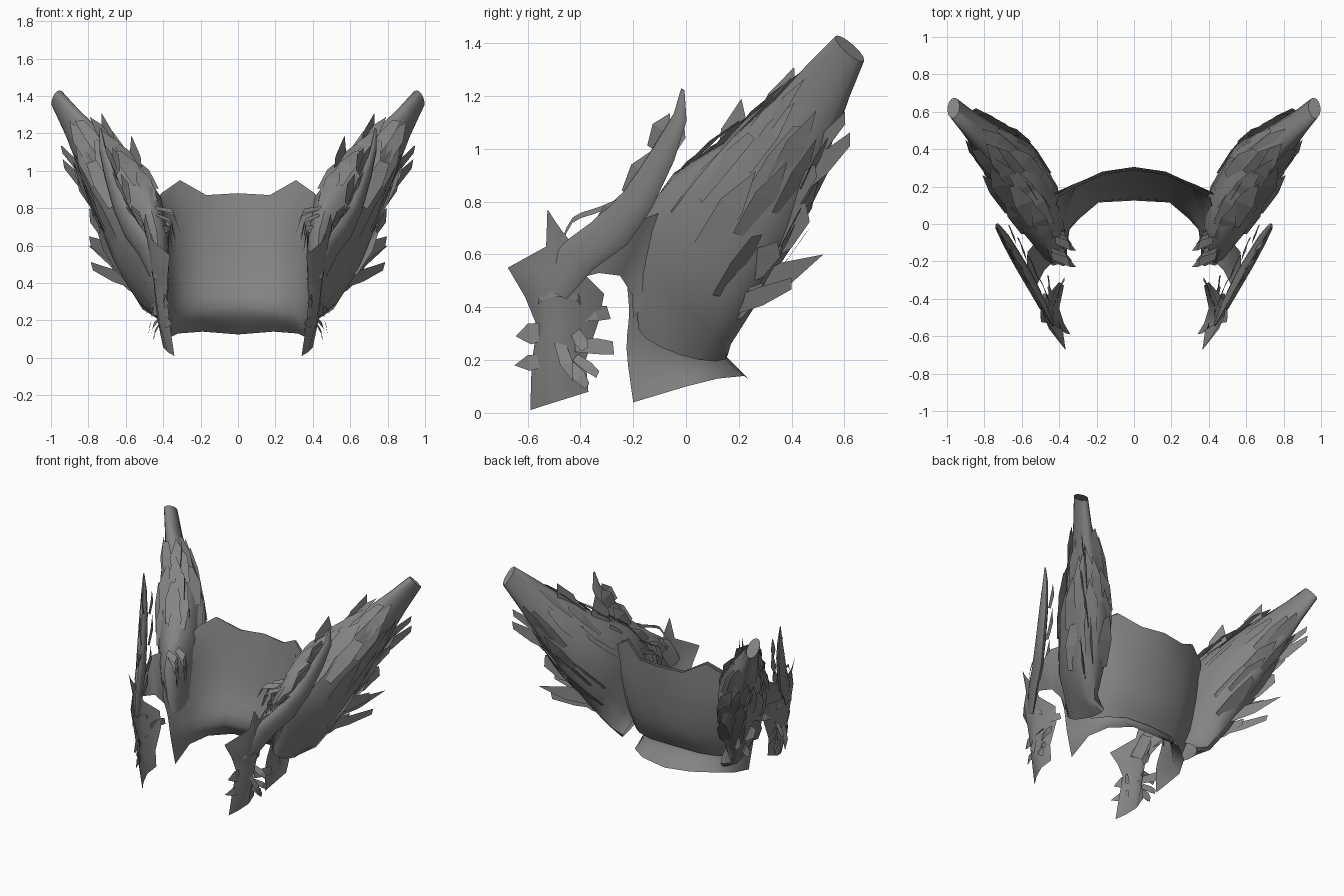
import bpy, bmesh, math, random
from mathutils import Vector as V

random.seed(4)
grey = bpy.data.materials.new("fur_grey")
grey.diffuse_color = (0.23, 0.23, 0.23, 1)


def finish(name, bm, smooth=True):
    """Turn a right-hand bmesh into a mirrored, coloured object."""
    mesh = bpy.data.meshes.new(name)
    bm.to_mesh(mesh)
    bm.free()
    ob = bpy.data.objects.new(name, mesh)
    bpy.context.collection.objects.link(ob)
    mesh.materials.append(grey)
    m = ob.modifiers.new("mirror", 'MIRROR')
    m.use_clip = True
    m.merge_threshold = 0.0005
    if smooth:
        bpy.ops.object.select_all(action='DESELECT')
        ob.select_set(True)
        bpy.context.view_layer.objects.active = ob
        bpy.ops.object.shade_smooth_by_angle(angle=math.radians(50))
    return ob


def grid(bm, rows, closed=False):
    """Skin a list of equally long point rows."""
    vs = [[bm.verts.new(p) for p in r] for r in rows]
    n = len(rows[0])
    for a, b in zip(vs, vs[1:]):
        for i in range(n if closed else n - 1):
            j = (i + 1) % n
            bm.faces.new((a[i], a[j], b[j], b[i]))
    return vs


def spline(pts, steps):
    """Resample a point row with a smooth curve."""
    p = [V(q) for q in pts]
    p = [2 * p[0] - p[1]] + p + [2 * p[-1] - p[-2]]
    out = []
    for k in range(1, len(p) - 2):
        a, b, c, d = p[k - 1:k + 3]
        for s in range(steps):
            t = s / steps
            out.append(0.5 * (2 * b + (c - a) * t + (2 * a - 5 * b + 4 * c - d) * t * t
                              + (3 * b - a - 3 * c + d) * t ** 3))
    return out + [p[-2]]


def tuft(bm, base, tip, width, side, blunt=0.0, lift=V((0, 0, 0))):
    """Flat fur plate, pointed or blunt, bowed outwards by lift."""
    base, tip, s = V(base), V(tip), V(side).normalized() * width / 2
    mid = base.lerp(tip, 0.55) + lift
    a, b = bm.verts.new(base - s * 0.8), bm.verts.new(base + s * 0.8)
    c, d = bm.verts.new(mid + s), bm.verts.new(mid - s)
    bm.faces.new((a, b, c, d))
    if blunt:
        e, f = bm.verts.new(tip + s * blunt), bm.verts.new(tip - s * blunt * 0.7 - (tip - base) * 0.06)
        bm.faces.new((d, c, e, f))
    else:
        bm.faces.new((d, c, bm.verts.new(tip)))


# Back collar lining: columns from the centre to the front edge, bottom to top
columns = [
    [(0, .24, .125), (0, .125, .27), (0, .20, .48), (0, .26, .75), (0, .29, .88)],
    [(.19, .22, .14), (.19, .115, .26), (.19, .18, .48), (.18, .24, .75), (.17, .265, .87)],
    [(.32, .12, .13), (.29, .03, .24), (.31, .11, .48), (.32, .17, .75), (.31, .20, .95)],
    [(.38, .0, .10), (.345, -.03, .22), (.37, -.01, .48), (.385, .06, .72), (.41, .14, .88)],
    [(.355, -.2, .04), (.375, -.225, .24), (.405, -.215, .38), (.44, -.22, .52), (.46, -.17, .70)],
]
bm = bmesh.new()
grid(bm, [spline(c, 3)[::-1] for c in columns])
finish("collar_lining", bm)

# Outer collar shell, bulging above the flared hem
bm = bmesh.new()
grid(bm, [spline(c, 3) for c in [
    [(0, .15, .25), (0, .235, .40), (0, .28, .65), (0, .305, .87)],
    [(.19, .14, .245), (.195, .215, .40), (.19, .26, .65), (.17, .28, .865)],
    [(.31, .08, .23), (.33, .15, .40), (.345, .20, .65), (.31, .215, .94)],
    [(.38, .02, .22), (.42, .07, .40), (.44, .12, .65), (.42, .17, .87)],
]])
finish("collar_shell", bm)

# Large swept horn: centre, tall half-axis, thick half-axis from base to tip
rings = [
    ((.395, -.01, .27), (.01, -.17, .045), (.025, .02, -.06)),
    ((.455, -.02, .47), (-.02, -.19, .21), (.085, .0, -.05)),
    ((.525, .11, .66), (-.03, -.155, .25), (.125, -.06, -.05)),
    ((.64, .30, .87), (-.04, -.13, .17), (.115, -.08, -.02)),
    ((.765, .43, 1.07), (-.035, -.085, .125), (.070, -.055, -.01)),
    ((.885, .54, 1.255), (-.018, -.065, .08), (.040, -.035, 0)),
    ((.965, .62, 1.38), (-.012, -.048, .05), (.030, -.028, 0)),
]


def horn(t, a, scale=1.0):
    """Point on the horn; t runs 0..1 to the tip, a is the angle round it."""
    f = min(max(t, 0), .9999) * (len(rings) - 1)
    k = int(f)
    c, u, v = (V(rings[k][i]).lerp(V(rings[k + 1][i]), f - k) for i in range(3))
    return c + (u * math.cos(a) + v * math.sin(a)) * scale


bm = bmesh.new()
N = 14
vs = grid(bm, [[horn(k / 6, 2 * math.pi * i / N) for i in range(N)] for k in range(7)], True)
cap = bm.faces.new(vs[-1])
bmesh.ops.inset_region(bm, faces=[cap], thickness=0.012, depth=-0.02)
bmesh.ops.recalc_face_normals(bm, faces=bm.faces)
finish("horn", bm)

# Layered fur plates lying along the horn
bm = bmesh.new()
for k in range(34):
    t = 0.28 + 0.36 * (k / 34)
    a = k * 2.4 + random.uniform(-.3, .3)
    L = random.uniform(.17, .24)
    base, tip = horn(t, a, .98), horn(min(t + L, .84), a, 1.13)
    side = (tip - base).cross(base - horn(t, 0, 0))
    tuft(bm, base, tip, random.uniform(.06, .12), side,
         random.choice((0, 0, .5, .7)), (base - horn(t, 0, 0)) * .04)
# Long stray plates on the lower back, outer edge and crest
for base, tip, w, b in [
    ((.52, .20, .44), (.80, .52, .60), .09, 0), ((.52, .12, .38), (.79, .41, .49), .07, .7),
    ((.53, .16, .50), (.80, .36, .62), .11, .6), ((.60, .25, .60), (.80, .47, .76), .14, .6),
    ((.72, .38, .82), (.94, .63, 1.04), .08, .6), ((.74, .40, .90), (.95, .61, 1.12), .06, .7),
    ((.66, .30, .72), (.86, .50, .92), .10, .5), ((.46, .06, .33), (.68, .30, .47), .10, .5),
]:
    tuft(bm, base, tip, w, (-.1, -.4, .9), b)
for base, tip, w in [
    ((.53, .16, .90), (.57, .21, 1.19), .13), ((.66, .30, 1.05), (.73, .41, 1.31), .12),
    ((.62, .24, .98), (.68, .33, 1.19), .10), ((.45, .10, .82), (.49, .15, .98), .10),
]:
    tuft(bm, base, tip, w, (.4, .7, -.2))
finish("horn_tufts", bm, False)

# Slim front blade
blade = [
    ((.735, -.012, 1.225), .008, .004), ((.725, -.022, 1.12), .030, .016),
    ((.685, -.085, .98), .050, .026), ((.63, -.18, .81), .065, .030),
    ((.565, -.29, .68), .085, .030), ((.495, -.42, .585), .085, .024),
    ((.45, -.50, .46), .06, .012),
]
bm = bmesh.new()
rows = []
for c, h, w in blade:
    u, v = V((-.35, -.8, .5)) * h, V((.85, -.5, 0)) * w
    rows.append([V(c) + u * math.cos(a) + v * math.sin(a)
                 for a in (2 * math.pi * i / 10 for i in range(10))])
vs = grid(bm, rows, True)
bm.faces.new(vs[0])
bmesh.ops.recalc_face_normals(bm, faces=bm.faces)
finish("front_blade", bm)

# Fur plates overlapping along both sides of the blade
bm = bmesh.new()
for k in (5, 4, 3, 2):
    for s in (-1, 1):
        p, q = V(blade[k][0]), V(blade[k - 1][0])
        off = V((.85, -.5, 0)) * blade[k][2] * s
        up = V((-.1, -.04, .03)) * (.5 if s > 0 else .2)
        tuft(bm, p + off + up, q + off * 1.5 + up, .09, (-.35, -.8, .5), 0, off * .3)
finish("blade_tufts", bm, False)

# Arched bridge joining the collar side to the front blade
bm = bmesh.new()
grid(bm, [
    [(.41, -.2, .36), (.435, -.205, .45), (.48, -.25, .52), (.52, -.33, .53), (.48, -.41, .51)],
    [(.46, -.13, .44), (.485, -.15, .55), (.53, -.2, .61), (.55, -.29, .62), (.51, -.40, .60)],
    [(.50, -.06, .60), (.52, -.09, .76), (.57, -.15, .74), (.575, -.25, .68), (.52, -.38, .64)],
])
finish("bridge", bm)

# Cheek plate: rows from the bottom up, front edge to back edge
bm = bmesh.new()
grid(bm, [
    [(.34, -.59, .01), (.375, -.53, .03), (.40, -.45, .055), (.385, -.37, .08)],
    [(.365, -.585, .18), (.42, -.53, .19), (.43, -.46, .2), (.385, -.38, .2)],
    [(.38, -.565, .33), (.44, -.53, .33), (.445, -.44, .34), (.375, -.33, .35)],
    [(.375, -.61, .44), (.45, -.54, .43), (.455, -.44, .44), (.40, -.31, .45)],
    [(.365, -.675, .55), (.455, -.56, .54), (.475, -.48, .53), (.47, -.39, .53)],
    [(.46, -.53, .63), (.475, -.51, .63), (.485, -.48, .64), (.485, -.43, .64)],
    [(.495, -.525, .77), (.497, -.52, .765), (.50, -.495, .725), (.50, -.47, .69)],
])
finish("cheek_plate", bm)

# Fringe plates round the cheek, a raised strap and a loose strand
bm = bmesh.new()
for base, tip, w, b in [
    ((.42, -.42, .255), (.46, -.27, .25), .06, 1), ((.42, -.42, .21), (.46, -.33, .145), .04, .8),
    ((.41, -.40, .37), (.37, -.29, .385), .06, 1), ((.42, -.44, .18), (.45, -.37, .10), .05, .6),
    ((.42, -.42, .31), (.49, -.38, .24), .05, .7), ((.43, -.48, .27), (.48, -.43, .12), .05, 0),
    ((.40, -.53, .20), (.35, -.65, .18), .06, 0), ((.40, -.53, .31), (.37, -.645, .29), .08, 0),
]:
    d = V(tip) - V(base)
    tuft(bm, base, tip, w, d.cross(V((1, .1, .1))), b, V((.01, 0, 0)))
grid(bm, [[(.435 + .025 * math.sin(q), -.48 - .08 * math.cos(q), z + .03 * math.sin(q))
           for q in (math.pi * i / 6 for i in range(7))] for z in (.41, .44)])
grid(bm, [spline([(.49, -.47, .64 + d), (.51, -.43, .72 + d), (.54, -.36, .75 + d),
                  (.57, -.27, .78 + d)], 2) for d in (0, .02)])
finish("cheek_tufts", bm, False)

# Curled fur on the inner side of the collar
bm = bmesh.new()
for k in range(8):
    y, z = -.2 + .022 * k, .80 - .035 * (k % 4)
    base = V((.44 - .002 * k, y + .03, z))
    tip = V((.31 + .02 * (k % 4), y - .03, z - .10 - .03 * (k % 3)))
    tuft(bm, base, tip, .06, (.2, .8, .4), (0, .6)[k % 2], V((-.02, 0, .04)))
finish("inner_tufts", bm, False)
